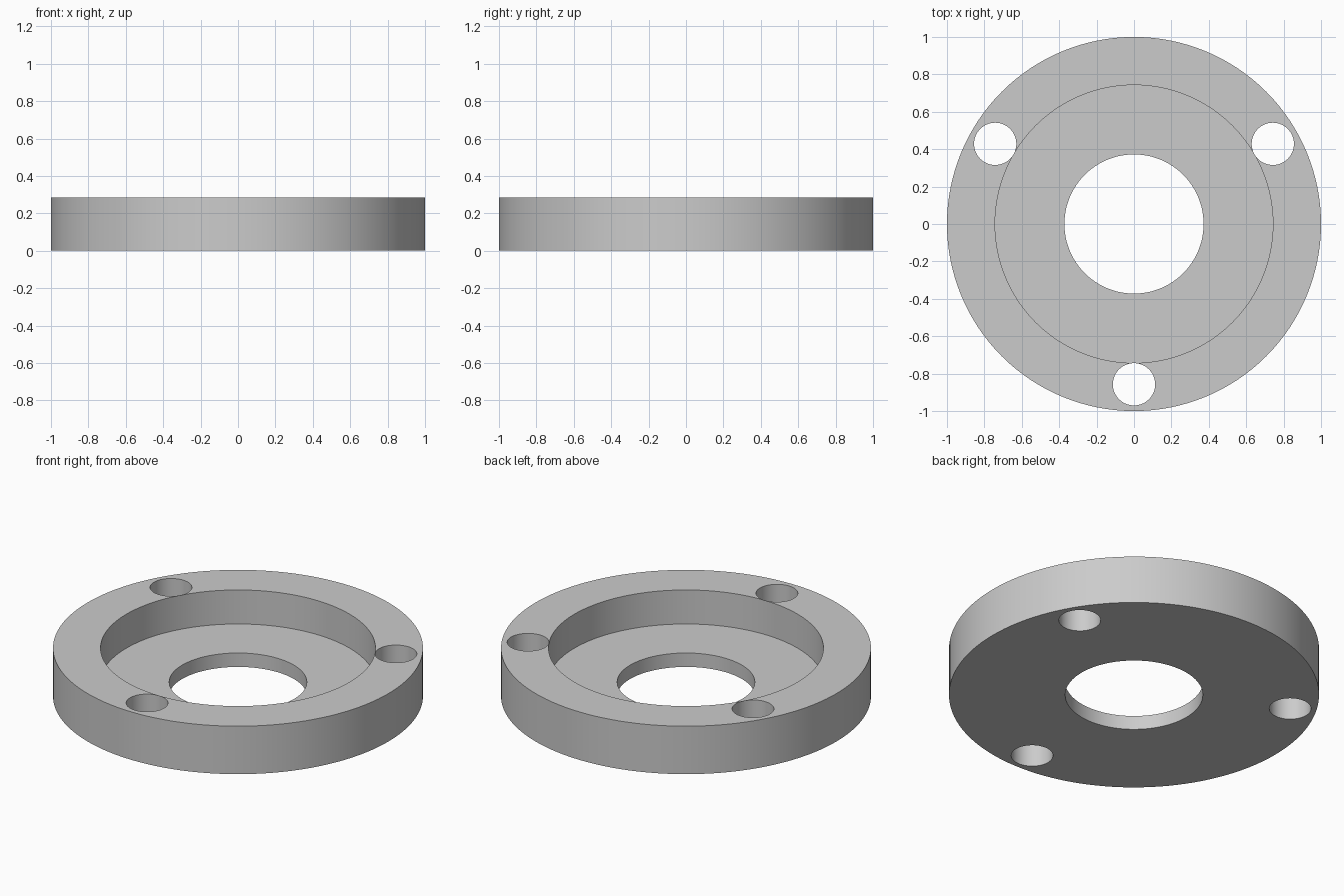
import bpy
import math

cube = bpy.data.objects.get("Cube")
if cube:
    bpy.data.objects.remove(cube, do_unlink=True)

HEIGHT = 0.286
FLOOR = 0.083

# Plain grey metal
grey = bpy.data.materials.new("grey_metal")
grey.use_nodes = True
colour = (0.6, 0.6, 0.6, 1)
grey.diffuse_color = colour
grey.node_tree.nodes["Principled BSDF"].inputs["Base Color"].default_value = colour


def cylinder(name, radius, bottom, top, x=0, y=0, sides=128):
    bpy.ops.mesh.primitive_cylinder_add(
        vertices=sides, radius=radius, depth=top - bottom,
        location=(x, y, (bottom + top) / 2))
    obj = bpy.context.object
    obj.name = name
    obj.data.materials.append(grey)
    return obj


# Solid disc
flange = cylinder("flange_ring", 1, 0, HEIGHT)

# Recess, centre bore and three bolt holes just clear of the recess wall
cutters = [
    cylinder("recess_cutter", 0.743, FLOOR, 1),
    cylinder("bore_cutter", 0.372, -1, 1),
]
for i in range(3):
    a = math.radians(-90 + 120 * i)
    cutters.append(cylinder("bolt_hole_cutter", 0.113, -1, 1,
                            0.857 * math.cos(a), 0.857 * math.sin(a), 64))

bpy.ops.object.select_all(action="DESELECT")
flange.select_set(True)
bpy.context.view_layer.objects.active = flange
for cutter in cutters:
    cut = flange.modifiers.new("cut", "BOOLEAN")
    cut.operation = "DIFFERENCE"
    cut.solver = "EXACT"
    cut.object = cutter
    bpy.ops.object.modifier_apply(modifier=cut.name)
    bpy.data.objects.remove(cutter, do_unlink=True)

# Round walls smooth, rims sharp
bpy.ops.object.shade_smooth_by_angle(angle=math.radians(30))
